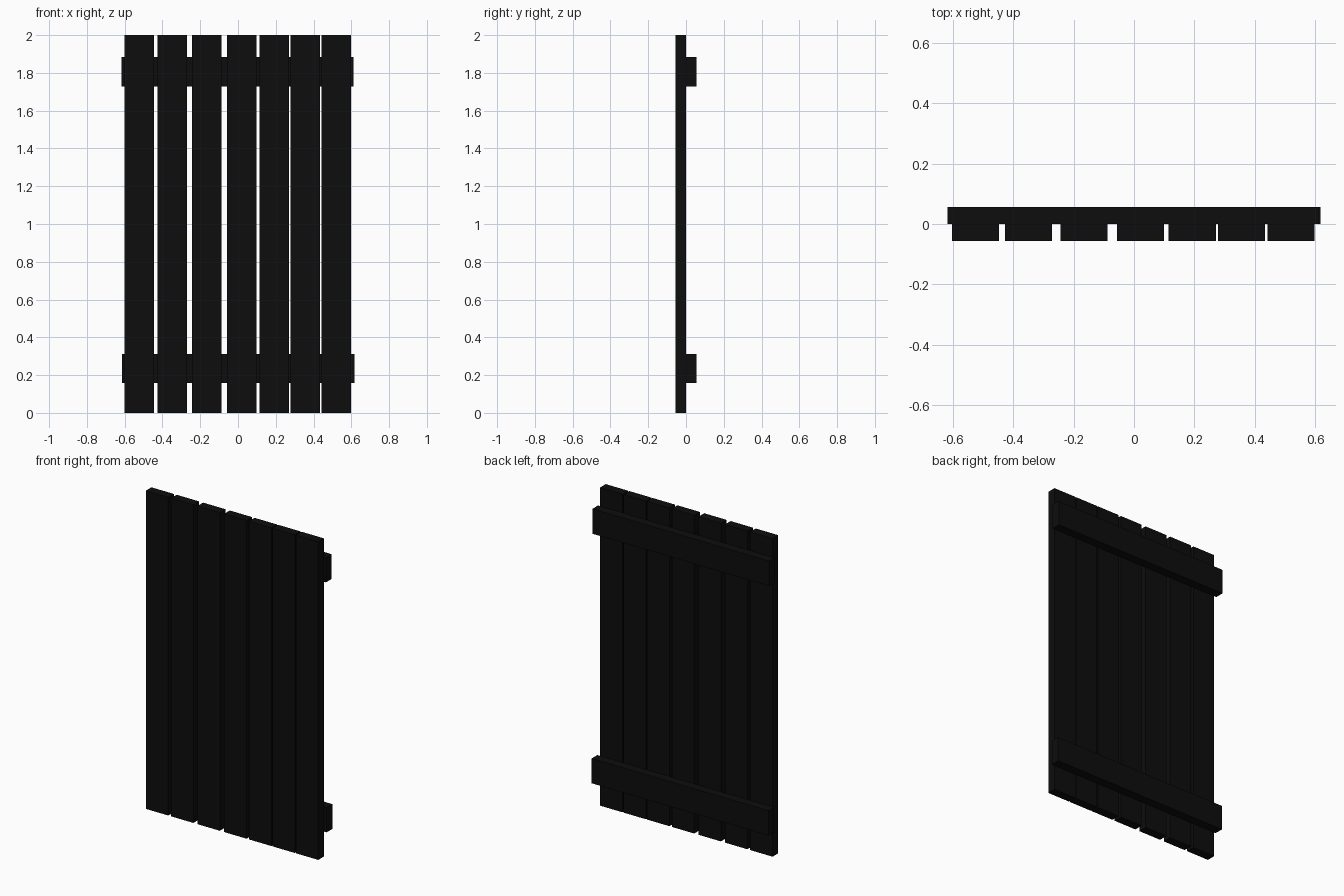
import bpy

if "Cube" in bpy.data.objects:
    bpy.data.objects.remove(bpy.data.objects["Cube"])

# One near-black painted wood colour
wood = bpy.data.materials.new("black wood")
wood.diffuse_color = (0.004, 0.004, 0.004, 1)
wood.use_nodes = True
wood.node_tree.nodes["Principled BSDF"].inputs["Base Color"].default_value = wood.diffuse_color

T = 0.056          # board thickness
W = 0.156          # board width


def board(name, size, centre):
    """Flat-faced box with applied size."""
    bpy.ops.mesh.primitive_cube_add(size=1, location=centre)
    ob = bpy.context.object
    ob.name = name
    ob.scale = size
    bpy.ops.object.transform_apply(location=False, rotation=False, scale=True)
    ob.data.materials.append(wood)
    return ob


# Upright planks, unevenly spaced along the front
for i, x in enumerate((-0.524, -0.349, -0.165, 0.021, 0.193, 0.356, 0.519)):
    board(f"plank_{i + 1}", (W, T, 2.0), (x, -T / 2, 1.0))

# Cross rails behind the planks
board("upper_rail", (1.23, T, W), (-0.003, T / 2, 1.805))
board("lower_rail", (1.23, T, W), (0.002, T / 2, 0.235))
